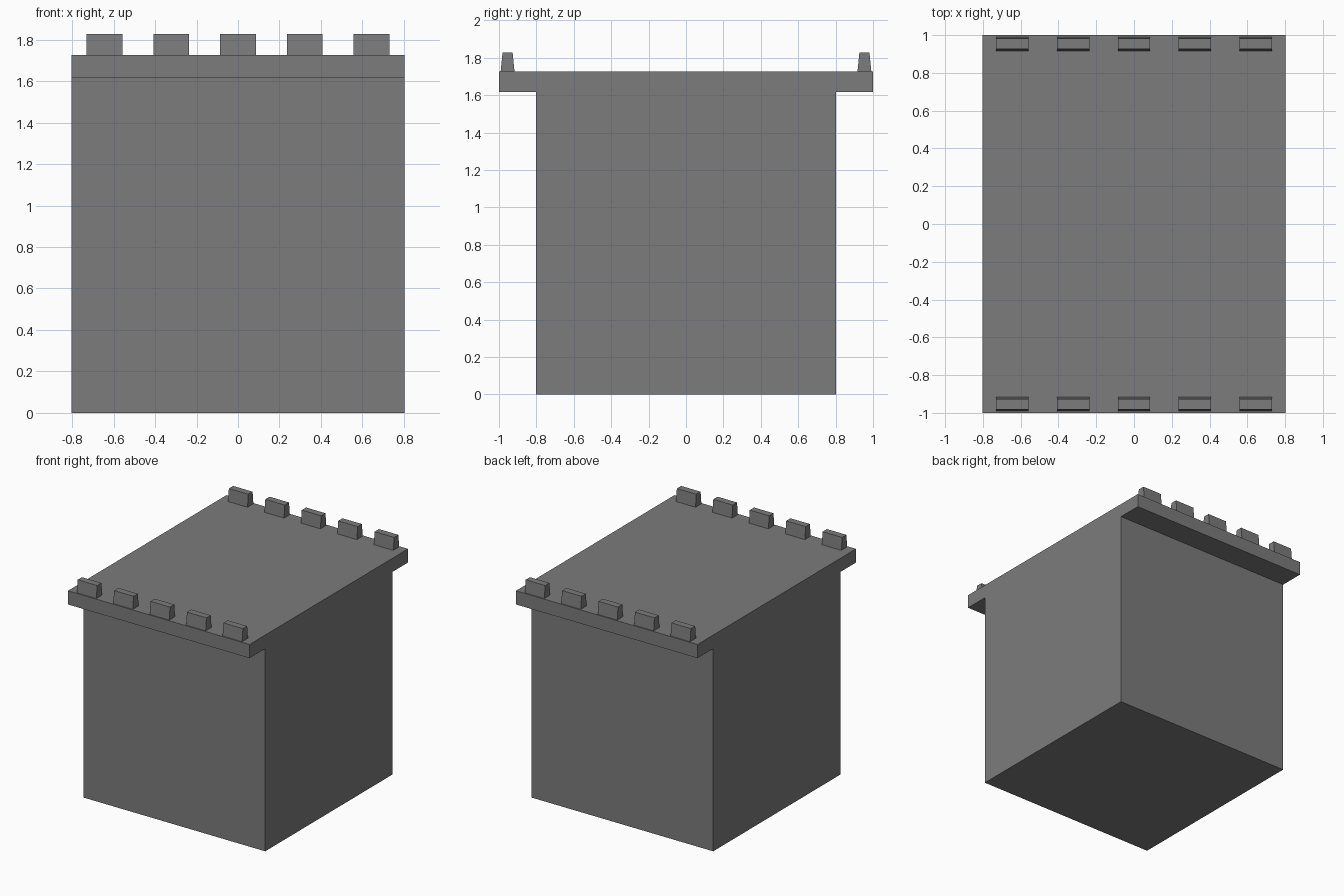
import bpy, bmesh

if "Cube" in bpy.data.objects:
    bpy.data.objects.remove(bpy.data.objects["Cube"])

stone = bpy.data.materials.new("grey_stone")
stone.diffuse_color = (0.2, 0.2, 0.2, 1)
stone.use_nodes = True
stone.node_tree.nodes["Principled BSDF"].inputs["Base Color"].default_value = stone.diffuse_color


def prism(name, profile, x0, x1):
    """Extrude a (y, z) profile along x from x0 to x1."""
    bm = bmesh.new()
    face = bm.faces.new([bm.verts.new((x0, y, z)) for y, z in profile])
    ext = bmesh.ops.extrude_face_region(bm, geom=[face])
    verts = [g for g in ext["geom"] if isinstance(g, bmesh.types.BMVert)]
    bmesh.ops.translate(bm, verts=verts, vec=(x1 - x0, 0, 0))
    bmesh.ops.recalc_face_normals(bm, faces=bm.faces)
    mesh = bpy.data.meshes.new(name)
    bm.to_mesh(mesh)
    bm.free()
    mesh.materials.append(stone)
    obj = bpy.data.objects.new(name, mesh)
    bpy.context.collection.objects.link(obj)
    return obj


HALF, BODY_TOP, SLAB_TOP, TOP = 0.802, 1.618, 1.727, 1.827

# Wall block and overhanging walkway slab, one T-shaped section
prism("wall_block", [
    (-HALF, 0), (HALF, 0), (HALF, BODY_TOP), (1, BODY_TOP),
    (1, SLAB_TOP), (-1, SLAB_TOP), (-1, BODY_TOP), (-HALF, BODY_TOP),
], -HALF, HALF)

# Tapered battlements along the front and back edges
for side, label in ((-1, "front"), (1, "back")):
    section = [(side * y, z) for y, z in (
        (0.917, SLAB_TOP), (0.991, SLAB_TOP), (0.981, TOP), (0.927, TOP))]
    for i in range(5):
        x = (i - 2) * 0.322
        prism(f"{label}_battlement_{i + 1}", section, x - 0.086, x + 0.086)
